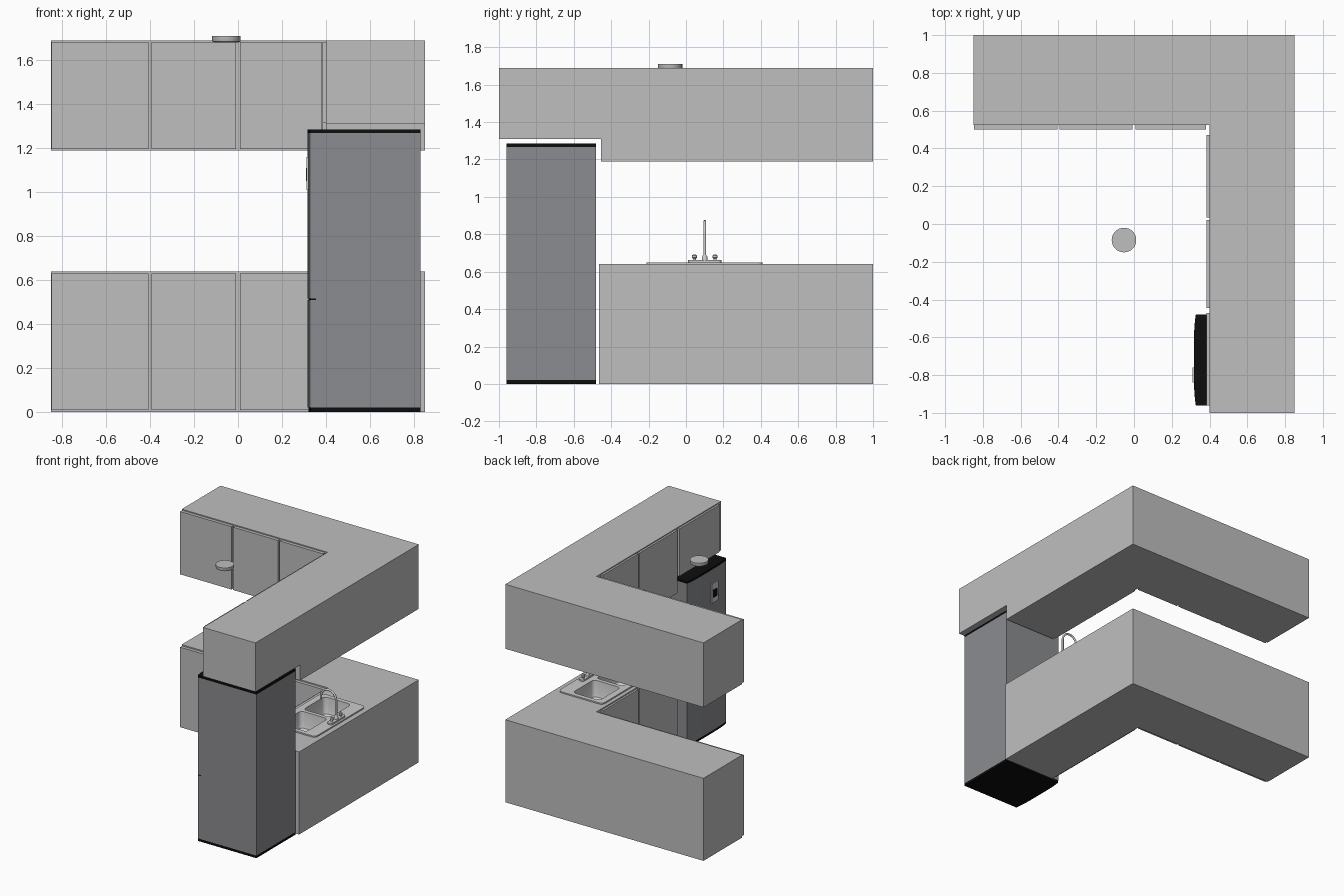
import bpy, bmesh, math
from mathutils import Vector

old = bpy.data.objects.get("Cube")
if old:
    bpy.data.objects.remove(old, do_unlink=True)


def material(name, r, g, b):
    m = bpy.data.materials.new(name)
    m.use_nodes = True
    m.diffuse_color = (r, g, b, 1)
    m.node_tree.nodes["Principled BSDF"].inputs["Base Color"].default_value = (r, g, b, 1)
    return m


CABINET = material("cabinet grey", 0.52, 0.52, 0.52)
STEEL = material("sink steel", 0.6, 0.6, 0.6)
FRIDGE = material("fridge grey", 0.26, 0.265, 0.28)
BLACK = material("black trim", 0.004, 0.004, 0.004)


def finish(bm, name, mat, smooth=False):
    mesh = bpy.data.meshes.new(name)
    bm.to_mesh(mesh)
    bm.free()
    ob = bpy.data.objects.new(name, mesh)
    bpy.context.collection.objects.link(ob)
    mesh.materials.append(mat)
    if smooth:
        bpy.ops.object.select_all(action='DESELECT')
        ob.select_set(True)
        bpy.context.view_layer.objects.active = ob
        bpy.ops.object.shade_smooth_by_angle(angle=math.radians(35))
    return ob


def prism(name, points, z0, z1, mat, smooth=False):
    """Vertical extrusion of a plan outline."""
    bm = bmesh.new()
    face = bm.faces.new([bm.verts.new((x, y, z0)) for x, y in points])
    top = bmesh.ops.extrude_face_region(bm, geom=[face])["geom"]
    bmesh.ops.translate(bm, vec=(0, 0, z1 - z0),
                        verts=[v for v in top if isinstance(v, bmesh.types.BMVert)])
    bmesh.ops.recalc_face_normals(bm, faces=bm.faces)
    return finish(bm, name, mat, smooth)


def rect(x0, x1, y0, y1):
    return [(x0, y0), (x1, y0), (x1, y1), (x0, y1)]


def rounded(x0, x1, y0, y1, r, steps=5):
    pts = []
    for i, (cx, cy) in enumerate(rect(x0 + r, x1 - r, y0 + r, y1 - r)):
        for k in range(steps + 1):
            a = math.pi * (1 + i / 2) + math.pi / 2 * k / steps
            pts.append((cx + r * math.cos(a), cy + r * math.sin(a)))
    return pts


def box(name, x0, x1, y0, y1, z0, z1, mat):
    return prism(name, rect(x0, x1, y0, y1), z0, z1, mat)


def lathe_stack(name, x, y, rings, mat, sides=32):
    """Round part from (radius, z) rings."""
    bm = bmesh.new()
    loops = [[bm.verts.new((x + r * math.cos(2 * math.pi * i / sides),
                            y + r * math.sin(2 * math.pi * i / sides), z))
              for i in range(sides)] for r, z in rings]
    for a, b in zip(loops, loops[1:]):
        for i in range(sides):
            j = (i + 1) % sides
            bm.faces.new((a[i], a[j], b[j], b[i]))
    bm.faces.new(loops[0])
    bm.faces.new(loops[-1])
    bmesh.ops.recalc_face_normals(bm, faces=bm.faces)
    return finish(bm, name, mat, True)


def cut(target, cutter):
    mod = target.modifiers.new("cut", 'BOOLEAN')
    mod.operation = 'DIFFERENCE'
    mod.solver = 'EXACT'
    mod.object = cutter
    bpy.context.view_layer.objects.active = target
    bpy.ops.object.modifier_apply(modifier=mod.name)


# L-shaped cabinet carcasses
def corner_plan(end):
    return [(-0.85, 0.525), (0.40, 0.525), (0.40, end), (0.85, end), (0.85, 1), (-0.85, 1)]


counter = prism("base_cabinet", corner_plan(-0.465), 0, 0.64, CABINET)
prism("wall_cabinet", corner_plan(-0.455), 1.19, 1.69, CABINET)
box("over_fridge_cabinet", 0.40, 0.85, -1, -0.455, 1.31, 1.69, CABINET)

# Cabinet doors along both runs
back_doors = [(-0.847, -0.406), (-0.394, -0.008), (0.008, 0.38)]
side_doors = [(0.035, 0.47), (-0.445, 0.02)]
for label, z0, z1 in (("base", 0.01, 0.63), ("wall", 1.195, 1.682)):
    for i, (a, b) in enumerate(back_doors):
        box(f"{label}_back_door_{i + 1}", a, b, 0.50, 0.525, z0, z1, CABINET)
    for i, (a, b) in enumerate(side_doors):
        box(f"{label}_side_door_{i + 1}", 0.385, 0.40, a, b, z0, z1, CABINET)
box("over_fridge_door", 0.385, 0.40, -0.96, -0.47, 1.315, 1.682, CABINET)

# Sink rim with two rounded bowls let into the counter
rim = prism("sink_rim", rounded(0.43, 0.81, -0.21, 0.41, 0.03), 0.638, 0.65, STEEL)
for label, y0, y1 in (("front", -0.175, 0.085), ("back", 0.115, 0.375)):
    cutter = prism("bowl_cutter", rounded(0.48, 0.71, y0, y1, 0.03), 0.51, 0.7, STEEL)
    cut(counter, cutter)
    cut(rim, cutter)
    bpy.data.objects.remove(cutter, do_unlink=True)
    bm = bmesh.new()
    loops = []
    for inset, z in ((0, 0.65), (0.008, 0.55), (0.014, 0.53), (0.03, 0.52)):
        pts = rounded(0.48 + inset, 0.71 - inset, y0 + inset, y1 - inset, 0.03)
        loops.append([bm.verts.new((x, y, z)) for x, y in pts])
    for a, b in zip(loops, loops[1:]):
        for i in range(len(a)):
            j = (i + 1) % len(a)
            bm.faces.new((a[j], a[i], b[i], b[j]))
    bm.faces.new(loops[-1])
    finish(bm, f"sink_bowl_{label}", STEEL, True)
    lathe_stack(f"drain_{label}", 0.595, (y0 + y1) / 2, [(0.025, 0.52), (0.022, 0.524)], STEEL, 20)

# Faucet: deck plate, arched spout and two knobs
prism("faucet_plate", rounded(0.75, 0.795, 0.01, 0.19, 0.02), 0.65, 0.662, STEEL)
lathe_stack("faucet_collar", 0.772, 0.1, [(0.016, 0.66), (0.014, 0.68), (0.008, 0.69)], STEEL, 16)
path = [Vector((0.772, 0.1, 0.66))]
path += [Vector((0.707 + 0.065 * math.cos(a), 0.1, 0.803 + 0.065 * math.sin(a)))
         for a in (math.pi * k / 12 for k in range(13))]
path.append(Vector((0.642, 0.1, 0.785)))
curve = bpy.data.curves.new("faucet_spout", 'CURVE')
curve.dimensions = '3D'
curve.bevel_depth = 0.008
curve.bevel_resolution = 3
curve.use_fill_caps = True
spline = curve.splines.new('POLY')
spline.points.add(len(path) - 1)
for p, co in zip(spline.points, path):
    p.co = (*co, 1)
spline.use_smooth = True
curve.materials.append(STEEL)
bpy.context.collection.objects.link(bpy.data.objects.new("faucet_spout", curve))
for label, y in (("front", 0.045), ("back", 0.155)):
    lathe_stack(f"faucet_knob_{label}", 0.772, y,
                [(0.009, 0.66), (0.008, 0.67), (0.013, 0.675), (0.013, 0.687), (0.007, 0.692)],
                STEEL, 16)


# Fridge with a gently bowed front
def bowed(back, inset=0.0):
    front = []
    for k in range(13):
        t = k / 6 - 1
        front.append((0.327 + inset - 0.01 * (1 - t ** 4), -0.72 - 0.24 * t))
    return front + [(back, -0.96), (back, -0.48)]


box("fridge_body", 0.355, 0.83, -0.96, -0.48, 0.02, 1.268, FRIDGE)
prism("fridge_base", bowed(0.83, 0.003), 0, 0.02, BLACK)
prism("fridge_top", bowed(0.83), 1.268, 1.285, BLACK)
prism("fridge_lower_door", bowed(0.355), 0.02, 0.509, FRIDGE, True)
prism("fridge_door_seam", bowed(0.355, 0.003), 0.509, 0.517, BLACK)
prism("fridge_upper_door", bowed(0.355), 0.517, 1.268, FRIDGE, True)

# Dispenser panel with a dark recess
box("dispenser_panel", 0.311, 0.32, -0.84, -0.76, 1.01, 1.16, STEEL)
box("dispenser_recess", 0.309, 0.312, -0.825, -0.775, 1.05, 1.11, BLACK)

# Ceiling smoke alarm
lathe_stack("smoke_alarm", -0.053, -0.085,
            [(0.055, 1.68), (0.063, 1.685), (0.065, 1.69), (0.065, 1.71)], CABINET)
